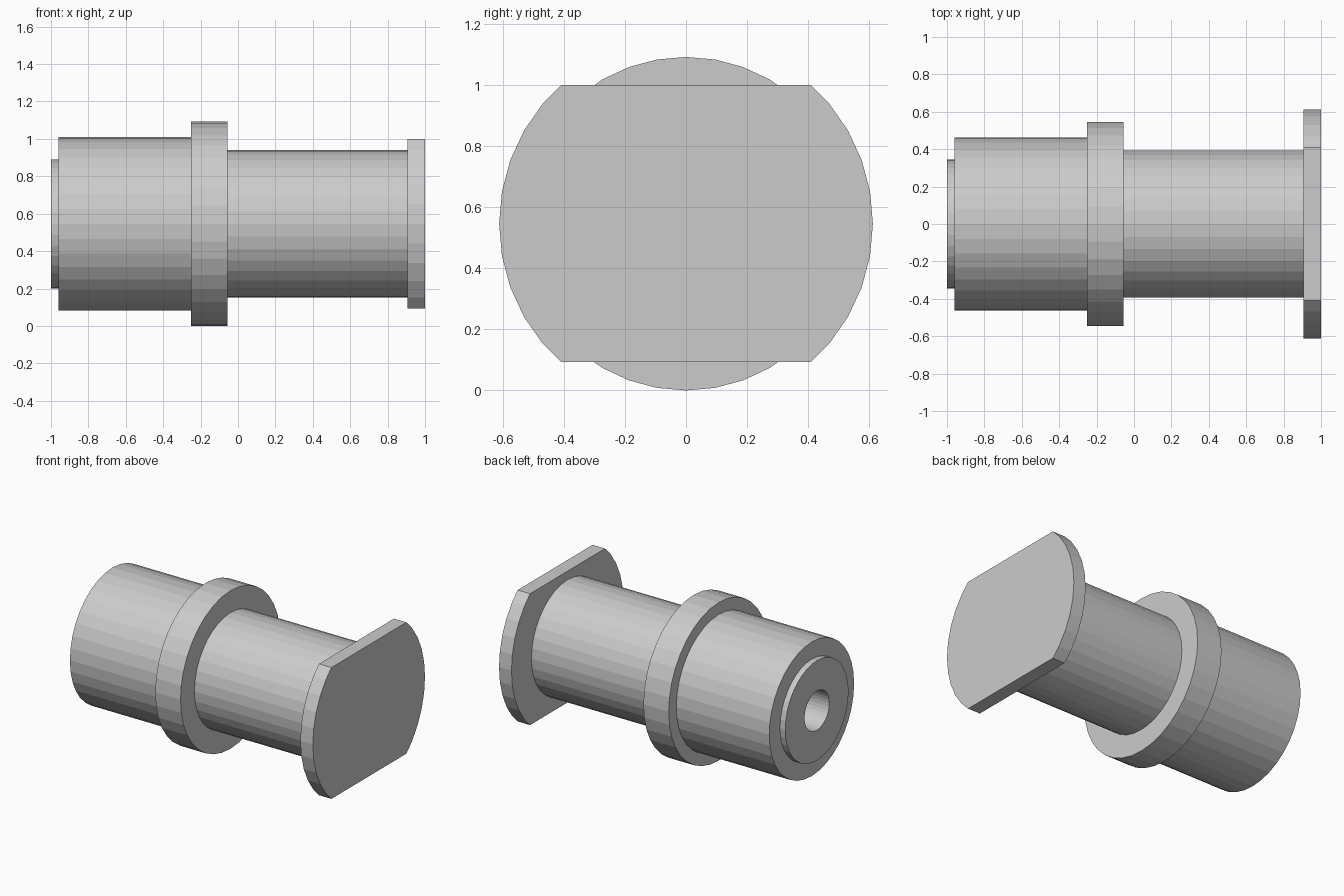
import bpy
import bmesh
import math
from mathutils import Matrix, Vector

cube = bpy.data.objects.get("Cube")
if cube:
    bpy.data.objects.remove(cube, do_unlink=True)

AXIS_Z = 0.546   # height of the turning axis
SEGMENTS = 36

grey = bpy.data.materials.new("plain grey")
grey.use_nodes = True
grey.diffuse_color = (0.6, 0.6, 0.6, 1)
grey.node_tree.nodes["Principled BSDF"].inputs["Base Color"].default_value = (0.6, 0.6, 0.6, 1)


def finish(name, bm):
    """Turn a bmesh built around the x axis into a coloured object."""
    bmesh.ops.recalc_face_normals(bm, faces=bm.faces)
    mesh = bpy.data.meshes.new(name)
    bm.to_mesh(mesh)
    bm.free()
    mesh.materials.append(grey)
    obj = bpy.data.objects.new(name, mesh)
    obj.location.z = AXIS_Z
    bpy.context.collection.objects.link(obj)
    return obj


def lathe(name, profile):
    """Revolve a closed (x, radius) profile around the x axis."""
    bm = bmesh.new()
    rings = []
    for x, r in profile:
        angles = [2 * math.pi * i / SEGMENTS for i in range(SEGMENTS)]
        rings.append([bm.verts.new((x, r * math.cos(a), r * math.sin(a))) for a in angles])
    for k, ring in enumerate(rings):
        nxt = rings[(k + 1) % len(rings)]
        for i in range(SEGMENTS):
            j = (i + 1) % SEGMENTS
            bm.faces.new((ring[i], ring[j], nxt[j], nxt[i]))
    return finish(name, bm)


# Stepped shaft: bore, end boss, thick body, collar and thinner barrel
lathe("stepped_shaft", [
    (0.91, 0.135), (-1.0, 0.135),
    (-1.0, 0.345), (-0.96, 0.345),
    (-0.96, 0.463), (-0.25, 0.463),
    (-0.25, 0.546), (-0.057, 0.546),
    (-0.057, 0.394), (0.91, 0.394),
])

# End flange: a disc with flats cut on its top and bottom
bm = bmesh.new()
bmesh.ops.create_cone(bm, cap_ends=True, segments=SEGMENTS, radius1=0.612,
                      radius2=0.612, depth=0.095,
                      matrix=Matrix.Translation((0.9525, 0, 0)) @ Matrix.Rotation(math.pi / 2, 4, 'Y'))
for side in (1, -1):
    cut = bmesh.ops.bisect_plane(bm, geom=bm.verts[:] + bm.edges[:] + bm.faces[:],
                                 plane_co=Vector((0, 0, side * 0.4535)),
                                 plane_no=Vector((0, 0, side)), clear_outer=True)
    rim = [e for e in cut["geom_cut"] if isinstance(e, bmesh.types.BMEdge)]
    bmesh.ops.holes_fill(bm, edges=[e for e in bm.edges if e.is_boundary], sides=0)
finish("end_flange", bm)
